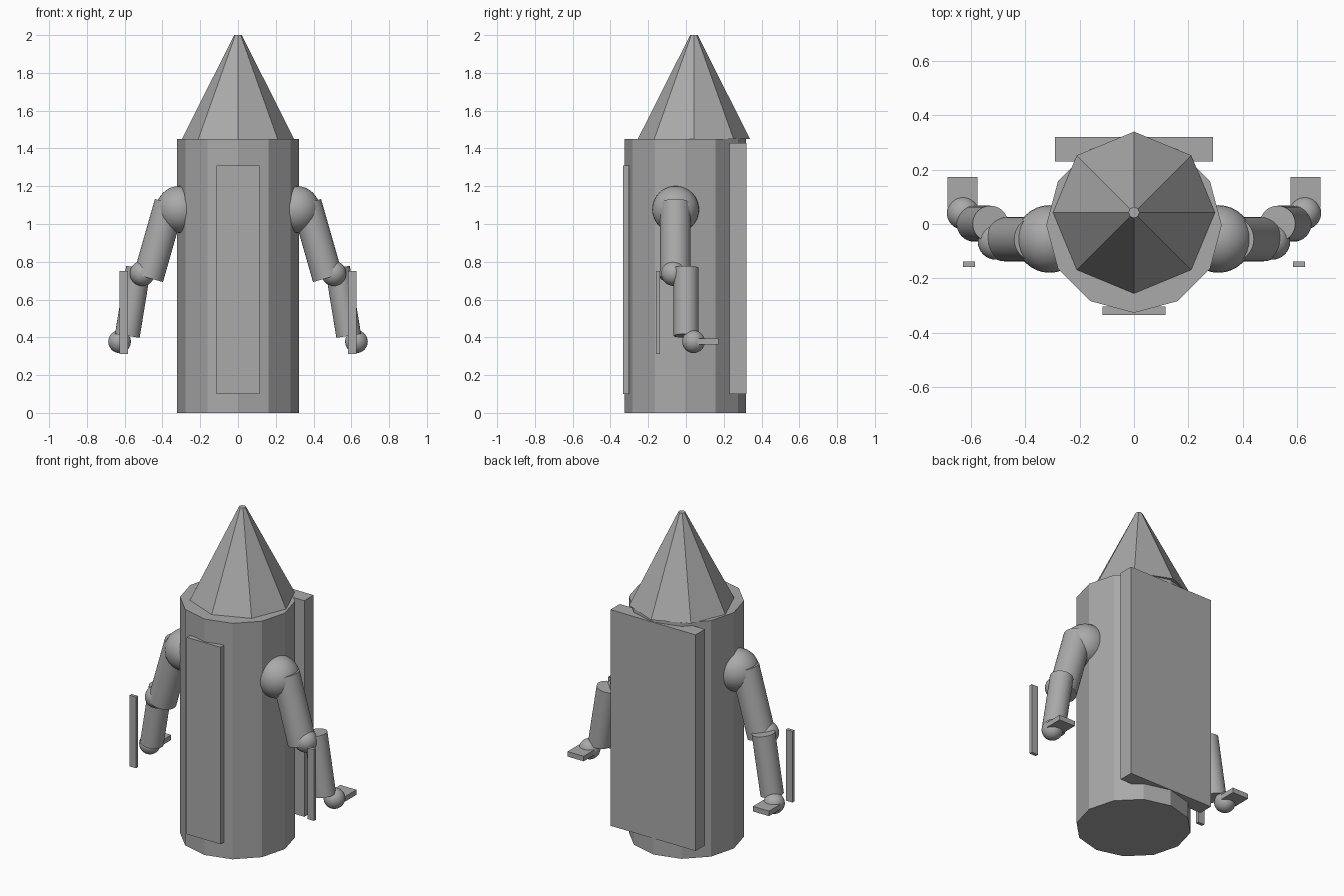
import bpy
import math
from mathutils import Vector

cube = bpy.data.objects.get("Cube")
if cube:
    bpy.data.objects.remove(cube, do_unlink=True)

# Single flat colour
grey = bpy.data.materials.new("plain_grey")
grey.use_nodes = True
COLOUR = (0.4, 0.4, 0.4, 1)
grey.diffuse_color = COLOUR
grey.node_tree.nodes["Principled BSDF"].inputs["Base Color"].default_value = COLOUR


def finish(name, smooth=False):
    obj = bpy.context.object
    obj.name = name
    obj.data.materials.append(grey)
    if smooth:
        bpy.ops.object.shade_smooth_by_angle(angle=math.radians(35))
    return obj


def box(name, low, high):
    low, high = Vector(low), Vector(high)
    bpy.ops.mesh.primitive_cube_add(size=1, location=(low + high) / 2)
    bpy.context.object.scale = high - low
    bpy.ops.object.transform_apply(location=False, rotation=False, scale=True)
    return finish(name)


def ball(name, centre, radius):
    bpy.ops.mesh.primitive_uv_sphere_add(segments=32, ring_count=16, radius=radius, location=centre)
    return finish(name, smooth=True)


def limb(name, start, end, radius):
    start, end = Vector(start), Vector(end)
    axis = end - start
    bpy.ops.mesh.primitive_cylinder_add(vertices=32, radius=radius, depth=axis.length,
                                        location=(start + end) / 2,
                                        rotation=axis.to_track_quat("Z", "Y").to_euler())
    return finish(name, smooth=True)


# Twelve-sided body and eight-sided pointed head, corners facing front
bpy.ops.mesh.primitive_cylinder_add(vertices=12, radius=0.322, depth=1.45, location=(0, -0.004, 0.725))
finish("body")
bpy.ops.mesh.primitive_cone_add(vertices=8, radius1=0.297, radius2=0.02, depth=0.55,
                                location=(0, 0.042, 1.725))
finish("pointed_head")

# Front and back panels
box("front_panel", (-0.115, -0.334, 0.1), (0.115, -0.302, 1.31))
box("back_panel", (-0.29, 0.23, 0.1), (0.29, 0.32, 1.428))

# Arms, mirrored by side
for side, s in (("left", 1), ("right", -1)):
    ball(side + "_shoulder", (s * 0.31, -0.055, 1.077), 0.124)
    limb(side + "_upper_arm", (s * 0.362, -0.056, 1.11), (s * 0.475, -0.056, 0.715), 0.081)
    ball(side + "_elbow", (s * 0.507, -0.065, 0.738), 0.066)
    limb(side + "_forearm", (s * 0.527, 0.001, 0.768), (s * 0.586, 0.001, 0.408), 0.066)
    ball(side + "_hand", (s * 0.627, 0.04, 0.377), 0.06)
    box(side + "_hand_plate", (s * 0.63 - 0.055, 0.06, 0.363), (s * 0.63 + 0.055, 0.172, 0.394))
    box(side + "_rod", (s * 0.605 - 0.022, -0.158, 0.313), (s * 0.605 + 0.022, -0.138, 0.75))
